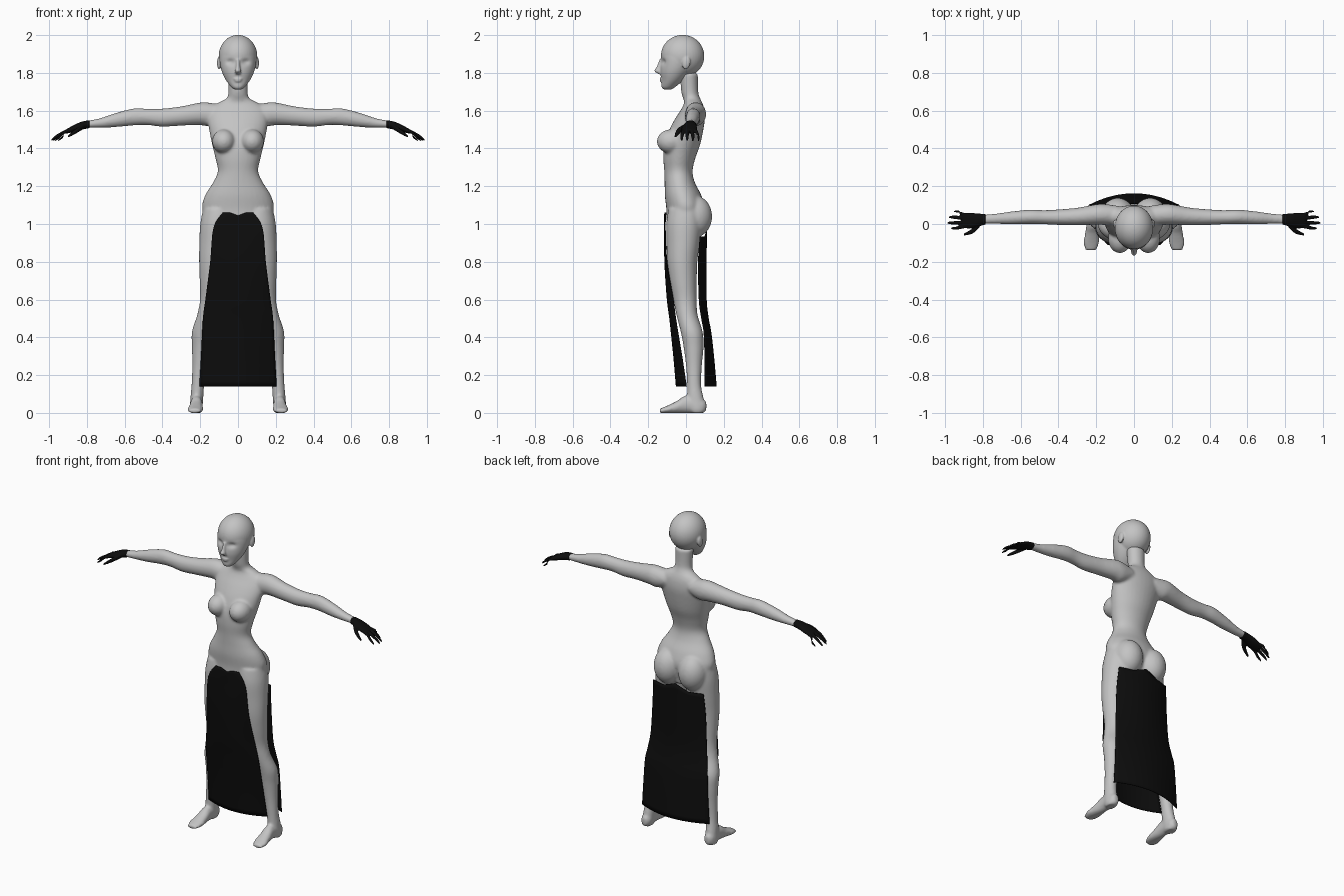
import bpy, bmesh, math
from mathutils import Matrix, Vector


def material(name, value):
    m = bpy.data.materials.new(name)
    m.diffuse_color = (value, value, value, 1)
    return m


GREY = material("mannequin grey", 0.55)
BLACK = material("cloth black", 0.004)


def spline(rows, n=5):
    """Catmull-Rom interpolation of ring parameters."""
    out = []
    for i in range(len(rows) - 1):
        a, b = rows[max(i - 1, 0)], rows[i]
        c, d = rows[i + 1], rows[min(i + 2, len(rows) - 1)]
        for k in range(n):
            t = k / n
            out.append([0.5 * (2 * q + (r - p) * t + (2 * p - 5 * q + 4 * r - s) * t * t
                               + (3 * q - p - 3 * r + s) * t ** 3)
                        for p, q, r, s in zip(a, b, c, d)])
    return out + [list(rows[-1])]


def loft(bm, axis, rows, side=1, segs=32):
    """Elliptical rings along an axis: (position, centre u, centre v, radius u, radius v)."""
    rings = []
    for p, cu, cv, ru, rv in spline(rows):
        ring = []
        for k in range(segs):
            a = 2 * math.pi * k / segs
            u, v = cu + ru * math.cos(a), cv + rv * math.sin(a)
            x, y, z = {"x": (p, u, v), "y": (u, p, v), "z": (u, v, p)}[axis]
            ring.append(bm.verts.new((x * side, y, max(z, 0))))
        rings.append(ring)
    for r, s in zip(rings, rings[1:]):
        for k in range(segs):
            j = (k + 1) % segs
            bm.faces.new((r[k], r[j], s[j], s[k]))
    bm.faces.new(rings[0])
    bm.faces.new(rings[-1])


def ball(bm, centre, radii, tilt=0):
    m = (Matrix.Translation(centre) @ Matrix.Rotation(tilt, 4, "X")
         @ Matrix.Diagonal((*radii, 1)))
    bmesh.ops.create_uvsphere(bm, u_segments=40, v_segments=28, radius=1, matrix=m)


def make(name, bm, mat):
    bmesh.ops.recalc_face_normals(bm, faces=bm.faces)
    for f in bm.faces:
        f.smooth = True
    me = bpy.data.meshes.new(name)
    bm.to_mesh(me)
    bm.free()
    me.materials.append(mat)
    ob = bpy.data.objects.new(name, me)
    bpy.context.collection.objects.link(ob)
    return ob


def fuse(ob, voxel, smooth):
    """Blend overlapping volumes into one smooth skin."""
    r = ob.modifiers.new("fuse", "REMESH")
    r.mode = "VOXEL"
    r.voxel_size = voxel
    r.use_smooth_shade = True
    s = ob.modifiers.new("soften", "SMOOTH")
    s.factor = 0.5
    s.iterations = smooth


# Body: torso and neck
bm = bmesh.new()
loft(bm, "z", [
    (.95, 0, 0, .08, .07), (1.0, 0, -.01, .15, .09), (1.08, 0, -.002, .19, .102),
    (1.15, 0, -.015, .175, .097), (1.22, 0, -.033, .132, .08), (1.28, 0, -.04, .107, .075),
    (1.35, 0, -.035, .12, .085), (1.42, 0, -.02, .137, .095), (1.50, 0, .002, .153, .09),
    (1.56, 0, .022, .16, .078), (1.61, 0, .036, .15, .06), (1.642, 0, .038, .105, .048),
    (1.665, 0, .03, .062, .045), (1.70, 0, .02, .051, .045), (1.80, 0, .015, .055, .048)])
for s in (1, -1):
    # bust and buttocks
    ball(bm, (.075 * s, -.078, 1.437), (.062, .076, .064))
    ball(bm, (.086 * s, .048, 1.04), (.086, .09, .11))
    # legs
    loft(bm, "z", [
        (0, .222, .06, .028, .036), (.02, .222, .06, .034, .045), (.08, .218, .05, .034, .043),
        (.15, .212, .043, .034, .037), (.25, .2, .042, .042, .042), (.35, .186, .04, .058, .053),
        (.43, .181, .03, .063, .058), (.52, .152, .005, .064, .056), (.6, .131, -.005, .07, .062),
        (.7, .119, -.015, .084, .072), (.8, .112, -.02, .094, .08), (.9, .107, -.015, .098, .088),
        (1.0, .105, -.01, .095, .094), (1.08, .1, -.005, .085, .088)], s)
    # feet
    loft(bm, "y", [
        (.108, .22, .035, .015, .025), (.08, .22, .038, .032, .038), (0, .22, .045, .032, .046),
        (-.05, .222, .03, .037, .032), (-.1, .226, .018, .042, .02),
        (-.14, .229, .01, .028, .012)], s)
    # arms
    loft(bm, "x", [
        (.08, .045, 1.585, .05, .045), (.15, .05, 1.58, .055, .062), (.2, .05, 1.583, .054, .06),
        (.3, .04, 1.572, .046, .051), (.4, .036, 1.563, .041, .048), (.48, .036, 1.567, .037, .043),
        (.55, .038, 1.567, .038, .045), (.65, .032, 1.55, .034, .037),
        (.73, .028, 1.535, .027, .025), (.80, .025, 1.528, .024, .018)], s)
fuse(make("body", bm, GREY), .008, 6)

# Head: skull, face, nose, lips, ears
bm = bmesh.new()
ball(bm, (0, -.018, 1.889), (.102, .115, .112))
loft(bm, "z", [
    (1.712, 0, -.098, .018, .02), (1.725, 0, -.093, .036, .036), (1.76, 0, -.073, .063, .057),
    (1.80, 0, -.058, .083, .078), (1.84, 0, -.045, .094, .09), (1.88, 0, -.035, .098, .098),
    (1.92, 0, -.03, .094, .097)], segs=64)
for v in bm.verts:  # eye sockets
    if v.co.y < -.05:
        d = ((abs(v.co.x) - .04) / .022) ** 2 + ((v.co.z - 1.858) / .015) ** 2
        v.co.y += .015 * math.exp(-d)
loft(bm, "z", [
    (1.793, 0, -.134, .013, .01), (1.81, 0, -.148, .016, .02), (1.83, 0, -.141, .011, .016),
    (1.87, 0, -.128, .009, .012)])
ball(bm, (0, -.126, 1.768), (.025, .014, .006))
ball(bm, (0, -.125, 1.757), (.021, .014, .006))
for s in (1, -1):
    ball(bm, (.1 * s, .002, 1.852), (.011, .021, .034), -.2)
fuse(make("head", bm, GREY), .005, 4)

# Gloves: palm, four fingers, thumb
FINGERS = [(.048, .066, .952, .008), (.03, .036, .98, .009),
           (.009, .006, .988, .009), (-.012, -.022, .968, .009)]
for s, label in ((1, "left_glove"), (-1, "right_glove")):
    bm = bmesh.new()
    loft(bm, "x", [
        (.785, .025, 1.529, .028, .021), (.83, .021, 1.52, .035, .021),
        (.87, .018, 1.505, .042, .018), (.91, .018, 1.49, .038, .012)], s)
    for y0, y1, tip, r in FINGERS:
        loft(bm, "x", [
            (.885, y0, 1.497, r, r), (.92, (y0 + y1) / 2, 1.486, r + .001, r + .001),
            (tip - .025, y1, 1.463, r, r), (tip, y1, 1.443, r * .6, r * .6)], s, 12)
    loft(bm, "x", [
        (.815, .0, 1.518, .014, .014), (.845, -.03, 1.5, .015, .014),
        (.875, -.047, 1.48, .011, .011), (.9, -.055, 1.463, .006, .006)], s, 12)
    fuse(make(label, bm, BLACK), .004, 3)


# Loincloth: rows of (height, half width, y at middle, y at edges)
def panel(name, rows, notch, steps=24):
    bm = bmesh.new()
    grid = []
    smooth_rows = spline(rows, 4)
    for i, (z, w, mid, edge) in enumerate(smooth_rows):
        line = []
        for k in range(steps + 1):
            t = 2 * k / steps - 1
            dz = notch * max(0, 1 - abs(t) * 2) * max(0, 1 - i / 4)
            line.append(bm.verts.new((w * t, mid + (edge - mid) * t * t, z + dz)))
        grid.append(line)
    for a, b in zip(grid, grid[1:]):
        for k in range(steps):
            bm.faces.new((a[k], a[k + 1], b[k + 1], b[k]))
    ob = make(name, bm, BLACK)
    m = ob.modifiers.new("thickness", "SOLIDIFY")
    m.thickness = .005
    m.offset = 0


panel("front_cloth", [
    (1.06, .08, -.113, -.106), (.98, .13, -.113, -.11), (.8, .147, -.112, -.101),
    (.6, .172, -.099, -.068), (.5, .185, -.086, -.055), (.3, .195, -.065, -.022),
    (.14, .204, -.051, .002)], -.015)
panel("back_cloth", [
    (.935, .175, .108, .075), (.8, .185, .107, .066), (.6, .195, .107, .07),
    (.5, .208, .118, .083), (.43, .218, .131, .095), (.3, .225, .146, .1),
    (.14, .235, .16, .1)], .035)
